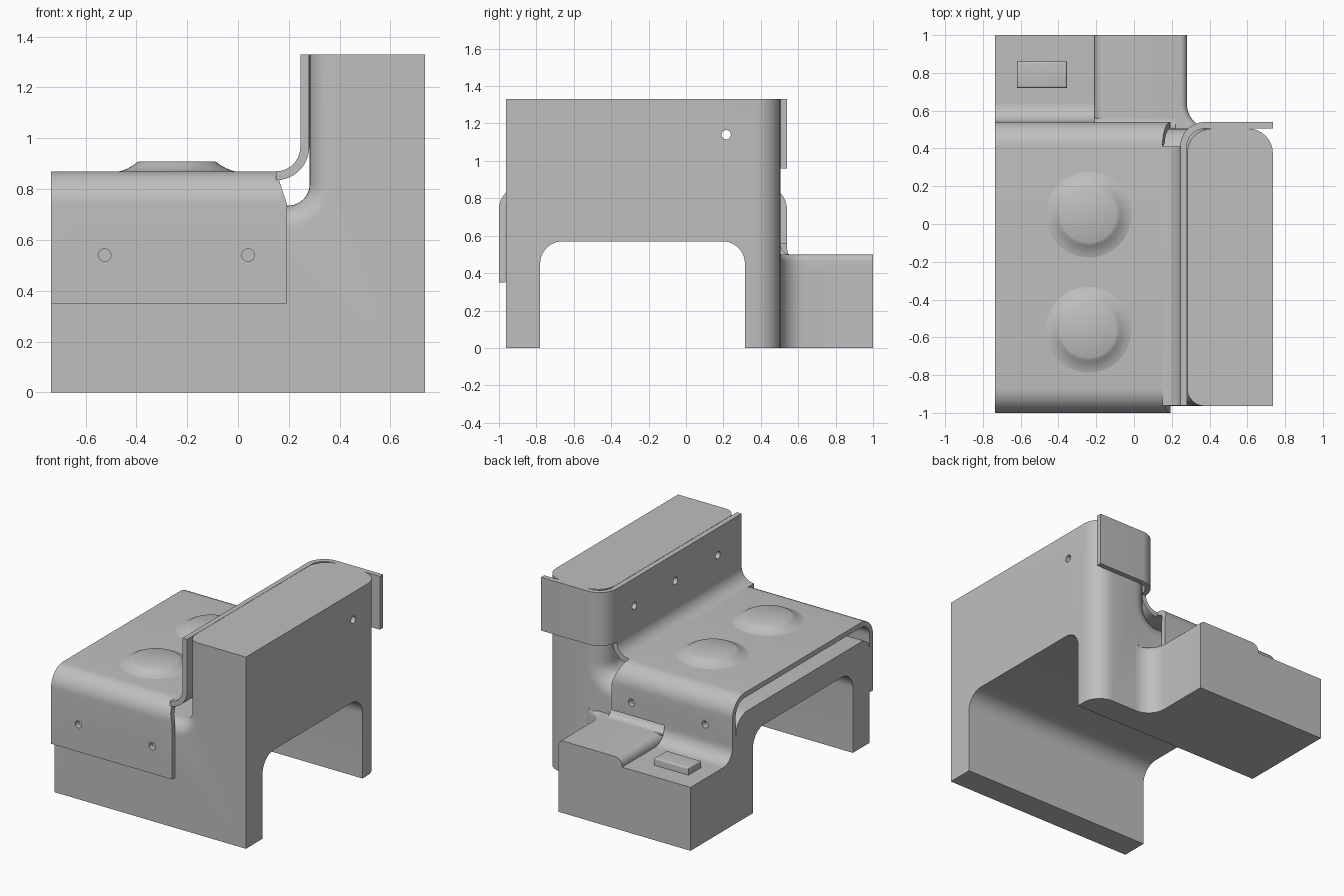
import bpy, bmesh, math
from mathutils import Vector, Matrix

if "Cube" in bpy.data.objects:
    bpy.data.objects.remove(bpy.data.objects["Cube"], do_unlink=True)

grey = bpy.data.materials.new("plain grey")
grey.use_nodes = True
COLOUR = (0.52, 0.52, 0.52, 1)
grey.diffuse_color = COLOUR
for node in grey.node_tree.nodes:
    if node.type == 'BSDF_PRINCIPLED':
        node.inputs["Base Color"].default_value = COLOUR


def arc(cx, cy, r, a0, a1, n=10):
    """Points along an arc, angles in degrees."""
    angles = [math.radians(a0 + (a1 - a0) * i / n) for i in range(n + 1)]
    return [(cx + r * math.cos(a), cy + r * math.sin(a)) for a in angles]


def prism(pts, axis, lo, hi):
    """Extrude a closed 2D profile along one axis."""
    place = {'x': lambda p, t: (t, p[0], p[1]),
             'y': lambda p, t: (p[0], t, p[1]),
             'z': lambda p, t: (p[0], p[1], t)}[axis]
    bm = bmesh.new()
    a = [bm.verts.new(place(p, lo)) for p in pts]
    b = [bm.verts.new(place(p, hi)) for p in pts]
    bm.faces.new(a)
    bm.faces.new(b[::-1])
    for i in range(len(pts)):
        j = (i + 1) % len(pts)
        bm.faces.new((a[i], b[i], b[j], a[j]))
    bmesh.ops.recalc_face_normals(bm, faces=bm.faces)
    return bm


def round_edges(bm, test, r, segments=8):
    """Bevel the edges whose two ends both pass the test."""
    edges = [e for e in bm.edges if all(test(v.co) for v in e.verts)]
    bmesh.ops.bevel(bm, geom=edges, offset=r, offset_type='OFFSET',
                    segments=segments, profile=0.5, affect='EDGES',
                    clamp_overlap=False)


def make(name, bm):
    mesh = bpy.data.meshes.new(name)
    bm.to_mesh(mesh)
    bm.free()
    ob = bpy.data.objects.new(name, mesh)
    bpy.context.collection.objects.link(ob)
    mesh.materials.append(grey)
    return ob


def activate(ob):
    bpy.ops.object.select_all(action='DESELECT')
    ob.select_set(True)
    bpy.context.view_layer.objects.active = ob


def cut(ob, cutter):
    mod = ob.modifiers.new("cut", 'BOOLEAN')
    mod.operation = 'DIFFERENCE'
    mod.solver = 'EXACT'
    mod.object = cutter
    activate(ob)
    bpy.ops.object.modifier_apply(modifier=mod.name)


def near(a, b):
    return abs(a - b) < 1e-4


L, R = -0.735, 0.735          # overall width
FRONT, BACK = -0.963, 0.505   # block depth
STEP, TOP, WALL = 0.735, 1.33, 0.282

# Stepped block with rounded rims along the step
step_path = [(WALL, TOP)] + arc(WALL - 0.085, STEP + 0.085, 0.085, 0, -90) + [(L, STEP)]
bm = prism([(L, 0), (R, 0), (R, TOP)] + step_path, 'y', FRONT, BACK)


def on_step(co):
    return any(near(co.x, p[0]) and near(co.z, p[1]) for p in step_path)


round_edges(bm, lambda c: near(c.y, FRONT) and on_step(c), 0.09)
round_edges(bm, lambda c: near(c.y, BACK) and on_step(c), 0.13)
round_edges(bm, lambda c: near(c.y, BACK) and near(c.x, R), 0.13)
block = make("block", bm)

# Tunnel through the block
tunnel = make("tunnel_cutter", prism(
    [(-0.78, -0.1)] + arc(-0.66, 0.45, 0.12, 180, 90)
    + arc(0.195, 0.45, 0.12, 90, 0) + [(0.315, -0.1)], 'x', -1, 1))
tunnel.hide_render = True
cut(block, tunnel)

# Rear extension: low floor plus raised shelf, filleted into the block
corner = [(0.41, BACK)] + arc(0.41, 0.635, 0.13, 270, 180)[1:] + [(0.28, 1)]
floor = make("rear_floor", prism(
    [(L, 0.45), (0.41, 0.45)] + corner + [(L, 1)], 'z', 0, 0.44))
bm = prism([(-0.21, 0.45), (0.41, 0.45)] + corner + [(-0.21, 1)], 'z', 0.40, 0.50)
round_edges(bm, lambda c: near(c.z, 0.5) and near(c.x, -0.21), 0.055)
round_edges(bm, lambda c: near(c.z, 0.5) and c.x > 0.27 and
            any(near(c.x, p[0]) and near(c.y, p[1]) for p in corner[1:]), 0.035, 5)
shelf = make("rear_shelf", bm)

# Fillets where the floor and the shelf meet the back of the block
floor_fillet = make("floor_fillet", prism(
    [(0.48, 0.43), (0.48, 0.56), (0.54, 0.56)]
    + arc(0.64, 0.54, 0.10, 180, 270) + [(0.64, 0.43)], 'x', L, -0.21))
shelf_fillet = make("shelf_fillet", prism(
    [(0.48, 0.49), (0.48, 0.555)] + arc(0.56, 0.555, 0.055, 180, 270)
    + [(0.56, 0.49)], 'x', -0.21, 0.22))

# Small rounded pad on the floor
bm = prism([(-0.62, 0.72), (-0.355, 0.72), (-0.355, 0.86), (-0.62, 0.86)],
           'z', 0.42, 0.49)
round_edges(bm, lambda c: c.z > 0.3 and not near(c.z, 0.42), 0.012, 4)
pad = make("floor_pad", bm)

# Formed sheet over the low step: front flange, top and rear flange
bm = prism([(-1, 0.35)] + arc(-0.87, 0.74, 0.13, 180, 90)
           + arc(0.41, 0.74, 0.13, 90, 0) + [(0.54, 0.555), (0.505, 0.555)]
           + arc(0.41, 0.74, 0.095, 0, 90) + arc(-0.87, 0.74, 0.095, 90, 180)
           + [(-0.965, 0.35)], 'x', L, 0.15)
for v in bm.verts:
    if v.co.x > 0:    # flanges widen below the bend
        v.co.x += 0.043 * min(1, max(0, (0.87 - v.co.z) / 0.13))
        if v.co.z > 0.83 and -0.88 < v.co.y < 0.42:
            v.co.x = 0.15
sheet = make("sheet_top", bm)

# Sheet bend rising into the upright wall
upright = make("sheet_wall", prism(
    arc(0.15, 0.965, 0.13, 270, 360) + [(0.28, TOP), (0.245, TOP)]
    + arc(0.15, 0.965, 0.095, 360, 270), 'y', -0.96, 0.41))

# Sheet flange wrapping round the back of the tall block
wrap = make("sheet_rear_wrap", prism(
    arc(0.375, 0.41, 0.13, 180, 90) + [(R, 0.54), (R, 0.505)]
    + arc(0.375, 0.41, 0.095, 90, 180), 'z', 0.96, TOP))

# Pressed round bosses with flared sides
boss_profile = [(0.235, 0.868), (0.215, 0.873), (0.195, 0.881), (0.175, 0.892),
                (0.16, 0.903), (0.148, 0.909)]
bosses = []
for i, y in enumerate((0.05, -0.56)):
    bm = bmesh.new()
    rings = []
    for r, z in boss_profile:
        rings.append([bm.verts.new((-0.24 + px, y + py, z))
                      for px, py in arc(0, 0, r, 0, 360, 48)[:-1]])
    for lower, upper in zip(rings, rings[1:]):
        for k in range(48):
            m = (k + 1) % 48
            bm.faces.new((lower[k], lower[m], upper[m], upper[k]))
    bm.faces.new(rings[-1])
    bm.faces.new(rings[0][::-1])
    bmesh.ops.recalc_face_normals(bm, faces=bm.faces)
    bosses.append(make(f"boss_{i + 1}", bm))

# Pin holes: (start, end) of each drilling
drills = [((x, -1.1, 0.54), (x, -0.92, 0.54)) for x in (-0.525, 0.04)]
drills += [((x, 0.65, 0.645), (x, 0.46, 0.645)) for x in (-0.525, 0.04)]
drills += [((0.15, y, 1.14), (0.33, y, 1.14)) for y in (-0.70, -0.235)]
drills += [((0.15, 0.215, 1.14), (0.9, 0.215, 1.14))]
bm = bmesh.new()
for start, end in drills:
    a, b = Vector(start), Vector(end)
    turn = (b - a).to_track_quat('Z', 'Y').to_matrix().to_4x4()
    bmesh.ops.create_cone(bm, cap_ends=True, segments=20, radius1=0.025,
                          radius2=0.025, depth=(b - a).length,
                          matrix=Matrix.Translation((a + b) / 2) @ turn)
holes = make("hole_cutter", bm)
holes.hide_render = True
for ob in (block, sheet, upright):
    cut(ob, holes)
for cutter in (tunnel, holes):
    bpy.data.objects.remove(cutter, do_unlink=True)

# Smooth the rounded areas, keep the edges crisp
for ob in [block, floor, shelf, floor_fillet, shelf_fillet, pad, sheet,
           upright, wrap] + bosses:
    activate(ob)
    bpy.ops.object.shade_smooth_by_angle(angle=math.radians(30))
